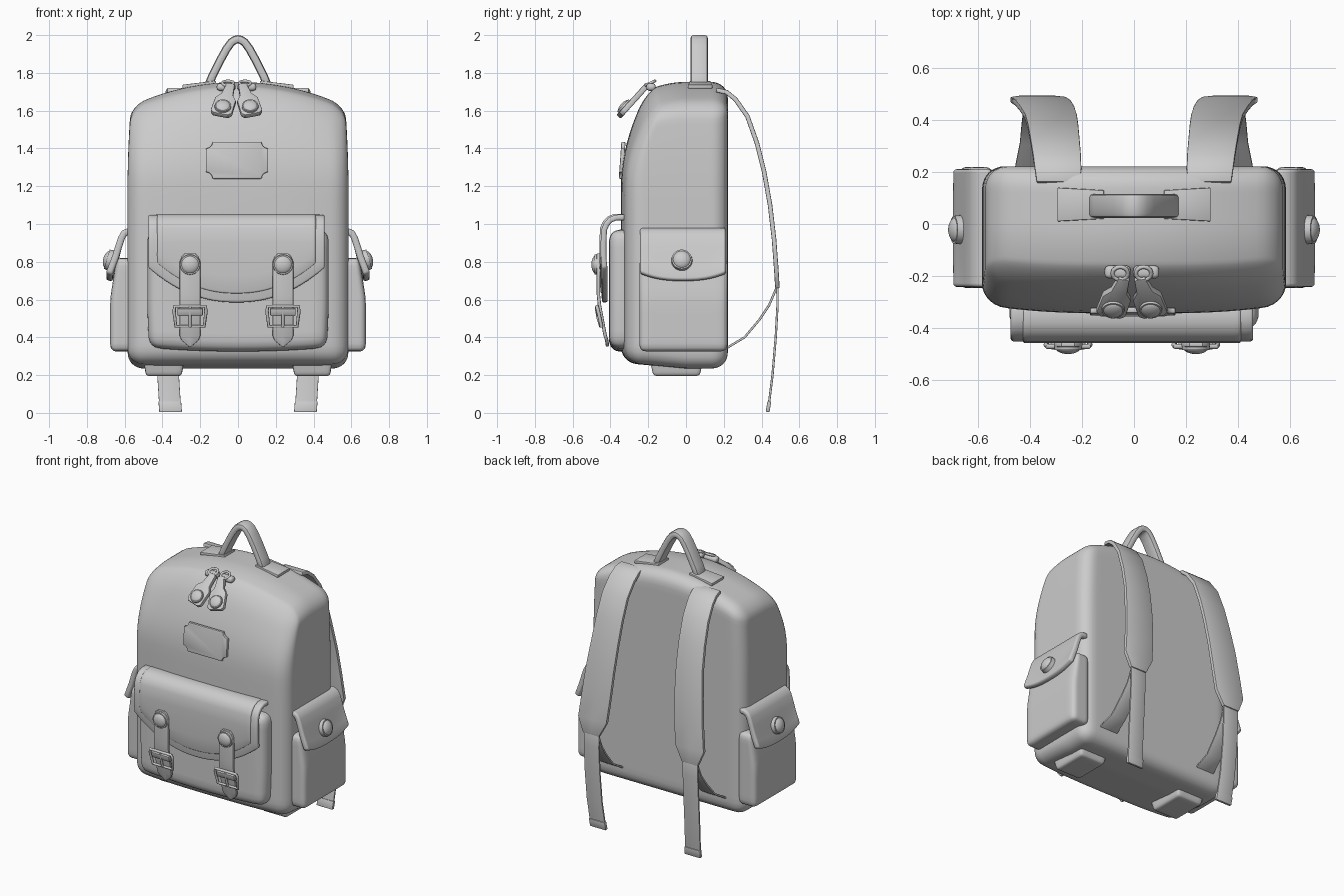
import bpy, bmesh, math
from mathutils import Vector, Matrix

if "Cube" in bpy.data.objects:
    bpy.data.objects.remove(bpy.data.objects["Cube"])

CX = -0.008  # front hardware sits slightly left of centre


def clamp(v):
    return max(0.0, min(1.0, v))


def finish(name, bm, solid=0, bevel=0, segs=3, angle=35):
    bmesh.ops.recalc_face_normals(bm, faces=bm.faces)
    me = bpy.data.meshes.new(name)
    bm.to_mesh(me)
    bm.free()
    ob = bpy.data.objects.new(name, me)
    bpy.context.collection.objects.link(ob)
    if solid:
        m = ob.modifiers.new("solid", 'SOLIDIFY')
        m.thickness, m.offset = solid, 0
    if bevel:
        m = ob.modifiers.new("bevel", 'BEVEL')
        m.width, m.segments, m.limit_method, m.angle_limit = bevel, segs, 'ANGLE', math.radians(50)
    bpy.ops.object.select_all(action='DESELECT')
    ob.select_set(True)
    bpy.context.view_layer.objects.active = ob
    bpy.ops.object.convert(target='MESH')
    bpy.ops.object.shade_smooth_by_angle(angle=math.radians(angle))
    return ob


def rbox(name, lo, hi, r, fn=None, cuts=15):
    """Rounded box, optionally deformed by fn(Vector)."""
    bm = bmesh.new()
    bmesh.ops.create_cube(bm, size=2)
    bmesh.ops.subdivide_edges(bm, edges=bm.edges[:], cuts=cuts, use_grid_fill=True)
    lo, hi = Vector(lo), Vector(hi)
    c, h = (lo + hi) / 2, (hi - lo) / 2
    for v in bm.verts:
        p = Vector([math.sin(v.co[i] * math.pi / 2) * h[i] for i in range(3)])
        q = Vector([max(r - h[i], min(h[i] - r, p[i])) for i in range(3)])
        v.co = c + q + (p - q).normalized() * r
        if fn:
            v.co = fn(v.co)
    return finish(name, bm, angle=60)


def grid(rows):
    bm = bmesh.new()
    vs = [[bm.verts.new(p) for p in row] for row in rows]
    for a, b in zip(vs, vs[1:]):
        for i in range(len(a) - 1):
            bm.faces.new((a[i], a[i + 1], b[i + 1], b[i]))
    return bm


def ribbon(name, pts, thick, bevel=0.005, axis=(1, 0, 0)):
    """Strap through (x, y, z, width) points."""
    ax = Vector(axis)
    rows = [[Vector(p[:3]) + ax * p[3] * k for k in (-.5, 0, .5)] for p in pts]
    return finish(name, grid(rows), thick, bevel, 2)


def flap(name, path, u0, u1, end, zc, place, thick):
    """Folded flap: path of (depth, z), lower edge height end(s), s in -1..1."""
    zmin, rows = path[-1][1], []
    for i in range(33):
        s = -1 + i / 16
        u = (u0 + u1) / 2 + s * (u1 - u0) / 2
        k = (zc - end(abs(s))) / (zc - zmin)
        rows.append([place(u, d, z if z > zc else zc + (z - zc) * k) for d, z in path])
    return finish(name, grid(rows), thick, thick * .35)


def dome(name, loc, normal, r, depth):
    bm = bmesh.new()
    rot = Vector(normal).to_track_quat('Z', 'Y').to_matrix().to_4x4()
    m = Matrix.Translation(loc) @ rot
    bmesh.ops.create_uvsphere(bm, u_segments=28, v_segments=14, radius=1,
                              matrix=m @ Matrix.Diagonal((r * .9, r * .9, depth, 1)))
    bmesh.ops.create_cone(bm, cap_ends=True, segments=28, radius1=r, radius2=r * .95,
                          depth=depth * .8, matrix=m)
    return finish(name, bm)


def slab(name, outline, thick, mat, bevel=0.006):
    bm = bmesh.new()
    f = bm.faces.new([bm.verts.new(mat @ Vector((x, y, 0))) for x, y in outline])
    bm.normal_update()
    return finish(name, bm, thick, bevel, 2)


def frame(o, d, n):
    d, n = Vector(d).normalized(), Vector(n).normalized()
    x = d.cross(n).normalized()
    n = x.cross(d)
    m = Matrix((x, d, n)).transposed().to_4x4()
    m.translation = Vector(o)
    return m


def tube(name, pts, r, cyclic=False):
    cu = bpy.data.curves.new(name, 'CURVE')
    cu.dimensions, cu.bevel_depth, cu.bevel_resolution = '3D', r, 3
    cu.use_fill_caps = True
    sp = cu.splines.new('POLY')
    sp.points.add(len(pts) - 1)
    for p, co in zip(sp.points, pts):
        p.co = (*co, 1)
    sp.use_cyclic_u = cyclic
    for p in [cu]:
        ob = bpy.data.objects.new(name, p)
        bpy.context.collection.objects.link(ob)
    bpy.ops.object.select_all(action='DESELECT')
    ob.select_set(True)
    bpy.context.view_layer.objects.active = ob
    bpy.ops.object.convert(target='MESH')
    bpy.ops.object.shade_smooth_by_angle(angle=math.radians(50))


# main bag: rounded box with arched top and sloped upper front
def body_shape(p):
    w = clamp((p.z - 1.15) / .6)
    front = clamp(-p.y / .34)
    p.y += front * (.14 * w ** 2.5 + .035 * (abs(p.x) / .58) ** 3)
    p.z -= clamp((p.z - 1.2) / .55) * (.10 * (p.x / .52) ** 2 + (.05 * (p.y / .22) ** 2 if p.y < 0 else 0))
    p.x *= 1 - .03 * w * w
    if p.z < .5:
        p.z += .03 * front * (p.z < .4)
    return p


rbox("bag_body", (-.585, -.345, .235), (.585, .222, 1.752), .085, body_shape, 31)


# front pocket with a slightly bowed bottom
def pocket_shape(p):
    p.x *= 1 - .03 * clamp((.55 - p.z) / .2) * .5
    p.z += .02 * (p.x / .47) ** 2 * clamp((.7 - p.z) / .3)
    return p


rbox("front_pocket", (-.48, -.408, .325), (.48, -.24, .97), .06, pocket_shape)

# front flap: trimmed edge layer plus raised inner panel
fpath = [(-.32, 1.035), (-.37, 1.034), (-.40, 1.022), (-.42, 1.0), (-.433, .97), (-.437, .9),
         (-.437, .82), (-.436, .7), (-.43, .585)]
flap("front_flap", fpath, CX - .467, CX + .467, lambda s: .585 + .185 * s ** 2.2, .9,
     lambda u, d, z: Vector((u, d, z)), .03)
flap("front_flap_panel", [(d - .009, z + .006 * (z > .95)) for d, z in fpath], CX - .42, CX + .42,
     lambda s: .632 + .16 * s ** 2.2, .9, lambda u, d, z: Vector((u, d, z)), .026)

# name plate with scooped corners
plate = []
for sx, sz, a0 in ((1, 1, 270), (-1, 1, 0), (-1, -1, 90), (1, -1, 180)):
    for k in range(6):
        a = math.radians(a0 - k * 18)
        plate.append((sx * .165 + .035 * math.cos(a), sz * .098 + .035 * math.sin(a)))
slab("front_plate", plate, .022, frame((CX + .003, -.338, 1.337), (0, .07, 1), (0, -1, .07)))

# carry handle
half = [(-.158, 1.73), (-.135, 1.785), (-.095, 1.865), (-.06, 1.928), (-.035, 1.962), (-.015, 1.975)]
arc = half + [(0, 1.978)] + [(-x, z) for x, z in reversed(half)]
ribbon("carry_handle", [(x, .07, z, .092) for x, z in arc], .044, .016, (0, 1, 0))

for s, side in ((-1, "left"), (1, "right")):
    # handle anchor patches
    slab("handle_patch_" + side, [(-.055, -.09), (.055, -.09), (.065, .09), (-.065, .09)], .02,
         frame((s * .205, .075, 1.738), (s, 0, -.12), (s * .12, 0, 1)), .004)

    # side pocket, flap and stud
    def side_shape(p, s=s):
        p.x -= .03 * clamp((p.z - .6) / .2) * clamp((p.x - .58) / .09)
        p.x *= s
        return p
    rbox("side_pocket_" + side, (.54, -.247, .325), (.677, .22, .82), .035, side_shape)
    flap("side_flap_" + side, [(.55, .962), (.58, .961), (.603, .95), (.617, .925), (.635, .87),
                               (.647, .82), (.665, .76), (.683, .70)], -.243, .212,
         lambda t: .70 + .04 * t ** 2.5, .87, lambda u, d, z, s=s: Vector((s * d, u, z)), .036)
    dome("side_stud_" + side, (s * .682, -.022, .81), (s, 0, .3), .056, .032)

    # front closure strap, stud and buckle
    x = CX + s * .246
    ribbon("closure_strap_" + side,
           [(x, -.464, .845, .05), (x, -.464, .83, .085), (x, -.464, .8, .11), (x, -.464, .63, .11),
            (x, -.458, .57, .11), (x, -.445, .5, .11), (x, -.428, .41, .11), (x, -.42, .385, .09),
            (x, -.415, .352, .012)], .018)
    dome("closure_stud_" + side, (x, -.475, .785), (0, -1, 0), .055, .026)
    tube("buckle_frame_" + side, [(x - .08, -.472, .565), (x + .08, -.472, .565),
                                  (x + .085, -.465, .54), (x + .075, -.448, .458), (x - .075, -.448, .458),
                                  (x - .085, -.465, .54)], .0095, True)
    tube("buckle_prong_" + side, [(x, -.475, .565), (x, -.468, .51), (x, -.452, .455)], .008)
    ribbon("buckle_loop_" + side, [(x, -.475, .555, .135), (x, -.462, .515, .135)], .02)

    # zip slider, link and pull tab
    rbox("zip_slider_" + side, (CX + s * .055 - .05, -.21, 1.705), (CX + s * .055 + .05, -.16, 1.745), .018, None, 7)
    tube("zip_link_" + side, [(CX + s * .045 + .03 * math.cos(a), -.19 + .025 * math.sin(a),
                               1.745 + .012 * math.sin(a)) for a in [k * math.pi / 6 for k in range(12)]],
         .008, True)
    a, b = Vector((CX + s * .03, -.205, 1.735)), Vector((CX + s * .085, -.35, 1.575))
    n = (0, -.72, .66)
    L = (b - a).length
    slab("zip_pull_" + side, [(-.022, 0), (.022, 0), (.032, L * .35), (.056, L * .5), (.058, L * .93), (.04, L),
                              (-.04, L), (-.058, L * .93), (-.056, L * .5), (-.032, L * .35)], .03, frame(a, b - a, n))
    dome("zip_pull_rivet_" + side, a.lerp(b, .77) + Vector(n) * .018, n, .045, .018)

    # padded shoulder strap and webbing
    ribbon("shoulder_strap_" + side,
           [(s * X, y, z, w) for X, y, z, w in (
               (.29, .16, 1.71, .17), (.293, .215, 1.698, .18), (.297, .262, 1.66, .185),
               (.305, .325, 1.57, .19), (.312, .375, 1.43, .195), (.32, .413, 1.28, .2),
               (.335, .445, 1.1, .21), (.35, .466, .92, .215), (.368, .478, .76, .215),
               (.374, .484, .66, .12))], .024)
    ribbon("webbing_tail_" + side,
           [(s * X, y, z, .115) for X, y, z in ((.374, .482, .71), (.374, .485, .58), (.374, .475, .4),
                                               (.37, .458, .2), (.36, .438, .04), (.357, .432, .004))], .012, .003)
    ribbon("webbing_hem_" + side, [(s * .361, .441, .06, .12), (s * .357, .432, .006, .12)], .02, .003)
    ribbon("webbing_anchor_" + side,
           [(s * X, y, z, w) for X, y, z, w in ((.374, .478, .66, .1), (.376, .44, .57, .1), (.38, .39, .495, .105),
                                               (.385, .31, .4, .11), (.39, .21, .34, .14))], .012, .003)

    # tapered foot pad
    def foot_shape(p, s=s):
        k = 1 - .12 * clamp((.27 - p.z) / .07)
        return Vector((s * (.395 + (p.x - .395) * k), -.05 + (p.y + .05) * k, p.z))
    rbox("foot_pad_" + side, (.285, -.19, .195), (.5, .09, .28), .018, foot_shape, 9)
